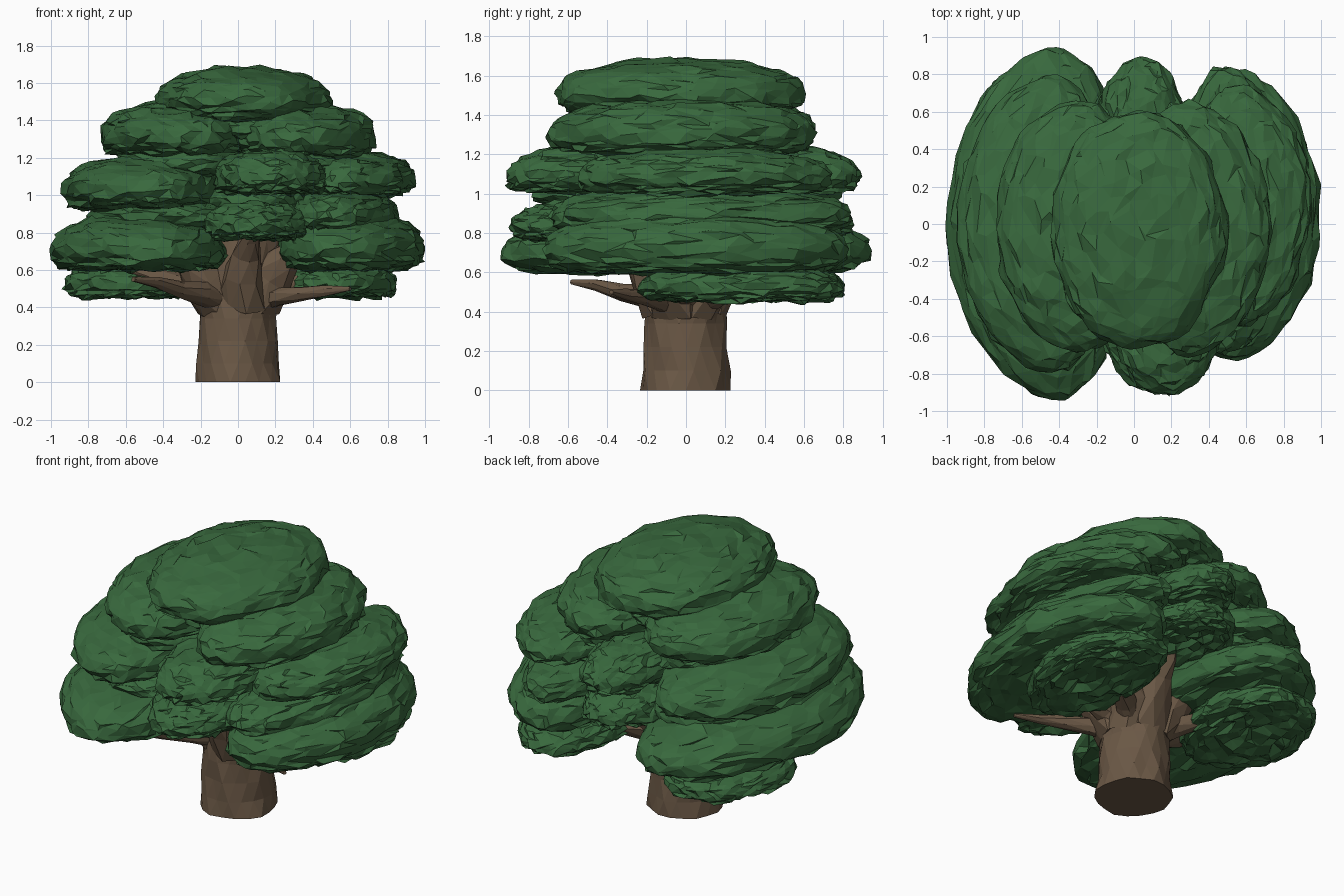
import bpy, bmesh, math, random
from mathutils import Vector, noise

if "Cube" in bpy.data.objects:
    bpy.data.objects.remove(bpy.data.objects["Cube"])

random.seed(7)


def material(name, color):
    m = bpy.data.materials.new(name)
    m.diffuse_color = color
    m.use_nodes = True
    m.node_tree.nodes["Principled BSDF"].inputs["Base Color"].default_value = m.diffuse_color
    return m


LEAF = material("leaf_green", (0.04, 0.14, 0.047, 1))
BARK = material("bark_brown", (0.145, 0.097, 0.06, 1))


def finish(name, bm, mat):
    bmesh.ops.recalc_face_normals(bm, faces=bm.faces)
    me = bpy.data.meshes.new(name)
    bm.to_mesh(me)
    bm.free()
    me.materials.append(mat)
    ob = bpy.data.objects.new(name, me)
    bpy.context.collection.objects.link(ob)
    return ob


def leaf_pad(name, x0, x1, y0, y1, z0, z1, bend=0.12):
    """Domed, faceted cushion with a ragged, slightly hollow underside."""
    c = Vector(((x0 + x1) / 2, (y0 + y1) / 2, z0 + (z1 - z0) * 0.40))
    rx, ry = (x1 - x0) / 2, (y1 - y0) / 2
    curve = -bend * (1 if c.x > 0.3 else -1 if c.x < -0.3 else 0)
    bm = bmesh.new()
    bmesh.ops.create_icosphere(bm, subdivisions=4, radius=1)
    for v in bm.verts:
        # irregular facets: slide the vertices around the sphere first
        n = (v.co + Vector([random.uniform(-0.06, 0.06) for _ in range(3)])).normalized()
        r = math.hypot(n.x, n.y)
        k = max(r, 1e-4) ** -0.12
        x, y = n.x * k, n.y * k
        if n.z > 0:
            z = (z1 - c.z) * n.z ** 0.85
        else:
            z = -(c.z - z0) * abs(n.z) ** 0.7 * (0.55 + 0.6 * min(r, 0.9))
        p = Vector((c.x + rx * x, c.y + ry * y, c.z + z))
        p.x += curve * (ry * y) ** 2
        lump = noise.noise(p * 6) * 0.02 + random.uniform(-0.012, 0.012)
        if n.z < -0.1:
            lump += random.uniform(-0.022, 0.014)
        v.co = p + n * (lump - 0.006)
    return finish(name, bm, LEAF)


def tube(name, path, sides, side, rough):
    """Rough tapering limb along a path of (x, y, z, radius)."""
    bm = bmesh.new()
    pts = [Vector(p[:3]) for p in path]
    rings = []
    for i, p in enumerate(pts):
        d = (pts[min(i + 1, len(pts) - 1)] - pts[max(i - 1, 0)]).normalized()
        u = (side - d * side.dot(d)).normalized()
        w = d.cross(u)
        ring = []
        for s in range(sides):
            a = math.tau * (s + (i % 2) * 0.5) / sides
            r = path[i][3] * (1 + random.uniform(-rough, rough))
            ring.append(bm.verts.new(p + (u * math.cos(a) + w * math.sin(a)) * r))
        rings.append(ring)
    for i, (a, b) in enumerate(zip(rings, rings[1:])):
        for s in range(sides):
            t = (s + 1) % sides
            if i % 2 == 0:
                bm.faces.new((a[s], a[t], b[s]))
                bm.faces.new((a[t], b[t], b[s]))
            else:
                bm.faces.new((a[s], b[t], b[s]))
                bm.faces.new((a[s], a[t], b[t]))
    bm.faces.new(rings[0])
    bm.faces.new(rings[-1])
    return finish(name, bm, BARK)


# Trunk
tube("trunk", [(0, 0, 0, 0.23), (0, 0, 0.10, 0.22), (0, 0, 0.22, 0.209),
               (0, 0, 0.34, 0.203), (0, 0, 0.44, 0.205), (0.01, 0, 0.54, 0.215),
               (0.02, 0, 0.64, 0.21), (0.03, 0, 0.76, 0.20), (0.03, 0, 0.95, 0.12)],
     18, Vector((1, 0, 0)), 0.05)

# Branches spreading into the crown: tip x, y, z and starting radius
branches = {
    "branch_front_left": (-0.56, -0.58, 0.55, 0.06),
    "branch_front_right": (0.60, -0.38, 0.50, 0.055),
    "branch_left": (-0.58, -0.06, 0.60, 0.07),
    "branch_right": (0.58, -0.02, 0.60, 0.07),
    "branch_back_left": (-0.55, 0.42, 0.58, 0.065),
    "branch_back_right": (0.55, 0.45, 0.58, 0.065),
    "upper_branch_left": (-0.42, -0.22, 0.78, 0.12),
    "upper_branch_right": (0.44, -0.20, 0.80, 0.12),
    "upper_branch_front": (0.08, -0.40, 0.84, 0.11),
    "upper_branch_back": (0.04, 0.42, 0.86, 0.11),
    "upper_branch_back_left": (-0.36, 0.28, 0.80, 0.11),
    "upper_branch_back_right": (0.36, 0.28, 0.80, 0.11),
}
for name, (x, y, z, r) in branches.items():
    h = math.hypot(x, y)
    dx, dy = x / h, y / h
    start = min(0.43, z - 0.06)
    path = []
    for t, rise, thick in ((0, 0, 1.2), (0.25, 0.36, 1), (0.5, 0.62, 0.75),
                           (0.75, 0.84, 0.5), (1, 1, 0.22)):
        d = 0.10 + (h - 0.10) * t
        path.append((dx * d, dy * d, start + (z - start) * rise, r * thick))
    tube(name, path, 8, Vector((-dy, dx, 0)), 0.16)

# Foliage pads: x range, y range, z range
pads = {
    "crown_top": (-0.45, 0.50, -0.67, 0.61, 1.37, 1.69),
    "upper_left": (-0.75, 0.06, -0.69, 0.67, 1.18, 1.50),
    "upper_right": (-0.04, 0.74, -0.70, 0.66, 1.17, 1.49),
    "middle_left": (-0.95, -0.10, -0.80, 0.80, 0.89, 1.21),
    "middle_right": (0.26, 0.95, -0.55, 0.74, 0.97, 1.24),
    "middle_front": (-0.13, 0.48, -0.92, 0.02, 0.98, 1.25),
    "middle_back": (-0.20, 0.28, 0.05, 0.89, 0.98, 1.25),
    "low_left": (-1.00, -0.05, -0.95, 0.95, 0.56, 0.91),
    "low_right": (0.21, 1.00, -0.73, 0.83, 0.56, 0.92),
    "inner_right": (0.24, 0.86, -0.71, 0.84, 0.78, 1.04),
    "low_front": (-0.18, 0.37, -0.90, -0.12, 0.74, 0.97),
    "low_back": (-0.22, 0.30, 0.15, 0.86, 0.76, 1.00),
    "skirt_left": (-0.93, -0.22, -0.10, 0.82, 0.43, 0.66),
    "skirt_right": (0.23, 0.85, -0.24, 0.81, 0.43, 0.66),
    # Inner leaves that close the gaps between the tiers
    "fill_left_low": (-0.80, 0.02, -0.66, 0.66, 0.80, 1.00),
    "fill_left_high": (-0.66, 0.05, -0.56, 0.54, 1.08, 1.30),
    "fill_right_high": (0.05, 0.68, -0.50, 0.54, 1.08, 1.28),
    "fill_centre": (-0.24, 0.40, -0.58, 0.58, 0.86, 1.10),
    "fill_crown": (-0.30, 0.36, -0.50, 0.46, 1.28, 1.46),
}
for name, box in pads.items():
    leaf_pad("foliage_" + name, *box)
